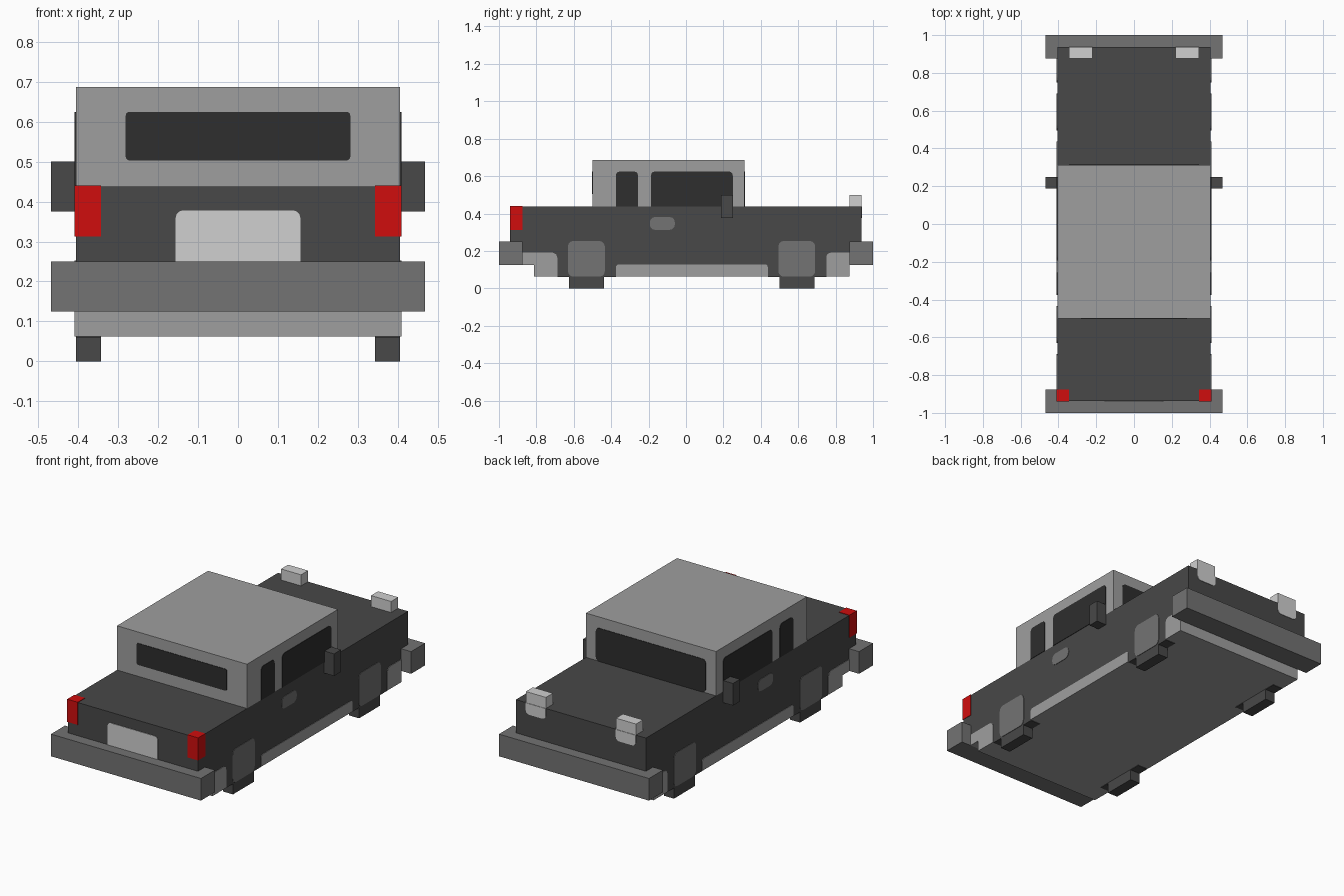
import bpy, bmesh, math
from mathutils import Vector

if "Cube" in bpy.data.objects:
    bpy.data.objects.remove(bpy.data.objects["Cube"])

U = 0.0625   # the model sits on a 1/16 grid, all numbers below are in grid units
E = 0.045    # how far painted plates stand proud (grid units)


def material(name, srgb):
    m = bpy.data.materials.new(name)
    lin = [((c / 255 + 0.055) / 1.055) ** 2.4 for c in srgb]
    m.diffuse_color = (*lin, 1)
    m.use_nodes = True
    m.node_tree.nodes["Principled BSDF"].inputs["Base Color"].default_value = m.diffuse_color
    return m


DARK = material("dark grey paint", (72, 72, 72))
LIGHT = material("light grey paint", (159, 159, 159))
MID = material("mid grey trim", (115, 115, 115))
GLASS = material("black glass", (46, 46, 46))
WHITE = material("pale lamp", (208, 208, 208))
RED = material("red lamp", (208, 13, 13))


def finish(name, bm, *mats):
    bmesh.ops.recalc_face_normals(bm, faces=bm.faces)
    me = bpy.data.meshes.new(name)
    bm.to_mesh(me)
    bm.free()
    for m in mats:
        me.materials.append(m)
    ob = bpy.data.objects.new(name, me)
    bpy.context.collection.objects.link(ob)
    return ob


def prism(name, pts, axis, a, b, mat):
    """Extrude a 2D profile from a to b along x (profile is y,z), y (x,z) or z (x,y)."""
    def place(p, d):
        c = list(p)
        c.insert("xyz".index(axis), d)
        return Vector(c) * U
    bm = bmesh.new()
    face = bm.faces.new([bm.verts.new(place(p, a)) for p in pts])
    ext = bmesh.ops.extrude_face_region(bm, geom=[face])
    verts = [g for g in ext["geom"] if isinstance(g, bmesh.types.BMVert)]
    bmesh.ops.translate(bm, verts=verts, vec=place((0, 0), b - a))
    return finish(name, bm, mat)


def rect(u0, u1, v0, v1, corners="", r=0.4):
    """Rectangle whose named corners (bl, br, tr, tl) are rounded."""
    pts = []
    for i, (key, u, v) in enumerate((("bl", u0, v0), ("br", u1, v0), ("tr", u1, v1), ("tl", u0, v1))):
        if key not in corners.split():
            pts.append((u, v))
            continue
        cu = u + r if u == u0 else u - r
        cv = v + r if v == v0 else v - r
        for k in range(4):
            t = math.pi + i * math.pi / 2 + k * math.pi / 6
            pts.append((cu + r * math.cos(t), cv + r * math.sin(t)))
    return pts


def box(name, x0, x1, y0, y1, z0, z1, mat):
    return prism(name, rect(x0, x1, y0, y1), "z", z0, z1, mat)


ALL = "bl br tr tl"
SIDES = (("right", 1), ("left", -1))

# main body with the ends stepping in behind the bumpers; underside is light
body = prism("body", [(-15, 7), (-15, 4), (-14, 4), (-14, 2), (14, 2), (14, 4), (15, 4), (15, 7)],
             "x", -6.5, 6.5, DARK)
body.data.materials.append(LIGHT)
for f in body.data.polygons:
    if f.normal.z < -0.5:
        f.material_index = 1

# lower chassis: light, with dark flanks
chassis = box("chassis", -6.5, 6.5, -13, 14, 1, 2, LIGHT)
chassis.data.materials.append(DARK)
for f in chassis.data.polygons:
    if abs(f.normal.x) > 0.5:
        f.material_index = 1

# cabin and bumpers
box("cabin", -6.5, 6.5, -8, 5, 7, 11, LIGHT)
box("front_bumper", -7.5, 7.5, -16, -14, 2, 4, MID)
box("back_bumper", -7.5, 7.5, 14, 16, 2, 4, MID)

# end windows and number plate panel
prism("front_window", rect(-4.5, 4.5, 8.05, 10, ALL, 0.15), "y", -8 - E, -7.9, GLASS)
prism("back_window", rect(-5.5, 5.5, 7, 10, "tl tr bl br", 0.35), "y", 4.9, 5 + E, GLASS)
prism("plate_panel", rect(-2.5, 2.5, 4, 6.05, "tl tr", 0.3), "y", -15 - E, -14.9, WHITE)

for side, s in SIDES:
    def flank(name, pts, mat, e=E):
        prism(f"{side}_{name}", pts, "x", s * 6.45, s * (6.5 + e), mat)

    # side windows and door handle
    flank("small_window", rect(-6, -4.1, 7, 10, "tl tr", 0.35), GLASS)
    flank("large_window", rect(-3, 4, 7, 10, "tl tr", 0.35), GLASS)
    flank("door_handle", rect(-3.1, -0.95, 5, 6.1, ALL, 0.45), MID)

    # light sill and corner panels
    flank("sill", rect(-6, 7, 1, 2.05, "tl tr", 0.25), LIGHT)
    flank("front_corner_panel",
          [(-14, 2), (-13, 2), (-13, 1), (-11, 1), (-11, 2.6), (-11.1, 2.9), (-11.4, 3.05), (-14, 3.05)], LIGHT)
    flank("back_corner_panel", rect(12, 14, 1, 3.05, "tl", 0.4), LIGHT)

    # wheels, wheel covers and dark patches under the chassis
    for end, y in (("front", -10), ("back", 8)):
        flank(f"{end}_wheel_cover", rect(y - 0.1, y + 3.05, 1, 4.05, ALL, 0.45), MID)
        xs = sorted((s * 5.5, s * 6.5))
        box(f"{side}_{end}_wheel", *xs, y, y + 3, 0, 1.2, DARK)
        box(f"{side}_{end}_wheel_well", *xs, y - 1, y + 4, 1 - E, 1.05, DARK)

    # mirror
    box(f"{side}_mirror", *sorted((s * 6.5, s * 7.5)), 3, 4, 6, 8, DARK)

    # red corner lamp wrapping front, side and top
    box(f"{side}_red_lamp", *sorted((s * 5.5, s * (6.5 + E))), -15 - E, -14, 5, 7 + E, RED)

    # raised lamp on the back deck, with its lens running down the back face
    xs = sorted((s * 3.5, s * 5.5))
    box(f"{side}_back_lamp", *xs, 14, 15, 7, 8, WHITE)
    prism(f"{side}_back_lamp_lens", rect(*xs, 6, 7, "bl br", 0.35), "y", 14.9, 15 + E, WHITE)
